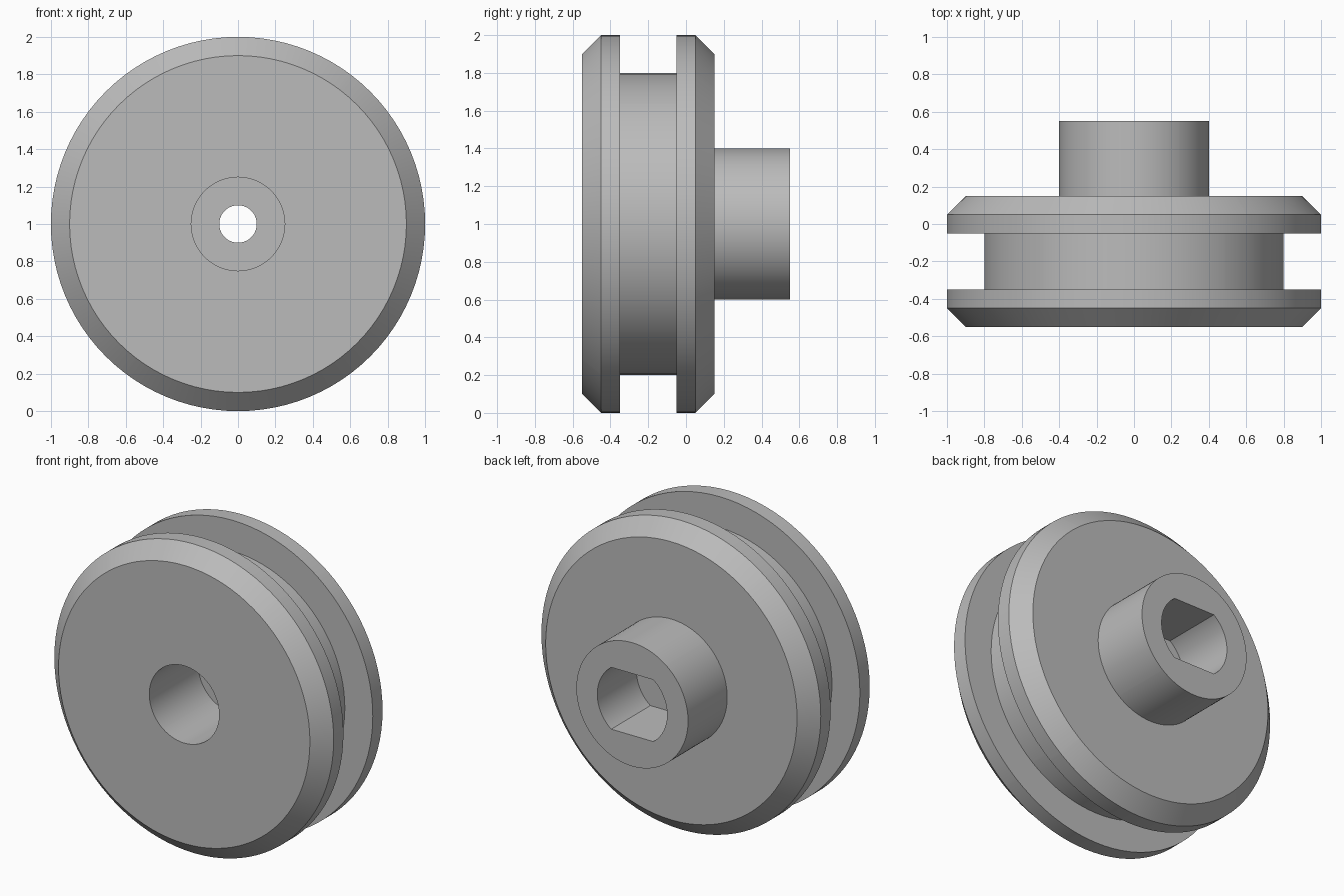
import bpy
import bmesh
from math import asin, atan2, cos, sin, tau, radians

SEGMENTS = 96
FLAT = 0.2          # half height of the two-flat shaft socket
BORE = 0.25

cube = bpy.data.objects.get("Cube")
if cube:
    bpy.data.objects.remove(cube, do_unlink=True)

grey = bpy.data.materials.new("plain grey")
grey.use_nodes = True
colour = (0.5, 0.5, 0.5, 1)
grey.diffuse_color = colour
grey.node_tree.nodes["Principled BSDF"].inputs["Base Color"].default_value = colour

# Closed cross-section: radius, position along the axle, socket ring or not
profile = [
    # front bore and front flange
    (BORE, -0.05, False), (BORE, -0.55, False), (0.9, -0.55, False),
    (1, -0.45, False), (1, -0.35, False),
    # groove
    (0.8, -0.35, False), (0.8, -0.05, False),
    # back flange
    (1, -0.05, False), (1, 0.05, False), (0.9, 0.15, False),
    # hub
    (0.4, 0.15, False), (0.4, 0.55, False),
    # shaft socket and small through hole
    (BORE, 0.55, True), (BORE, 0.15, True),
    (0.1, 0.15, False), (0.1, -0.05, False),
]

# Even steps around the axle, plus the exact socket corners
corner = asin(FLAT / BORE)
angles = [tau * i / SEGMENTS for i in range(SEGMENTS)]
angles += [corner, tau / 2 - corner, tau / 2 + corner, tau - corner]
angles.sort()

bm = bmesh.new()
rings = []
for radius, y, socket in profile:
    ring = []
    for a in angles:
        x, z = radius * cos(a), radius * sin(a)
        if socket:
            z = max(-FLAT, min(FLAT, z))
        ring.append(bm.verts.new((x, y, z + 1)))
    rings.append(ring)

count = len(angles)
for k, ring in enumerate(rings):
    after = rings[(k + 1) % len(rings)]
    for i in range(count):
        j = (i + 1) % count
        bm.faces.new((ring[i], ring[j], after[j], after[i]))
bmesh.ops.recalc_face_normals(bm, faces=bm.faces)

mesh = bpy.data.meshes.new("grooved_wheel")
bm.to_mesh(mesh)
bm.free()
mesh.materials.append(grey)
wheel = bpy.data.objects.new("grooved_wheel", mesh)
bpy.context.collection.objects.link(wheel)

# Smooth round walls, crisp rims and socket corners
bpy.ops.object.select_all(action="DESELECT")
wheel.select_set(True)
bpy.context.view_layer.objects.active = wheel
bpy.ops.object.shade_smooth_by_angle(angle=radians(25))
